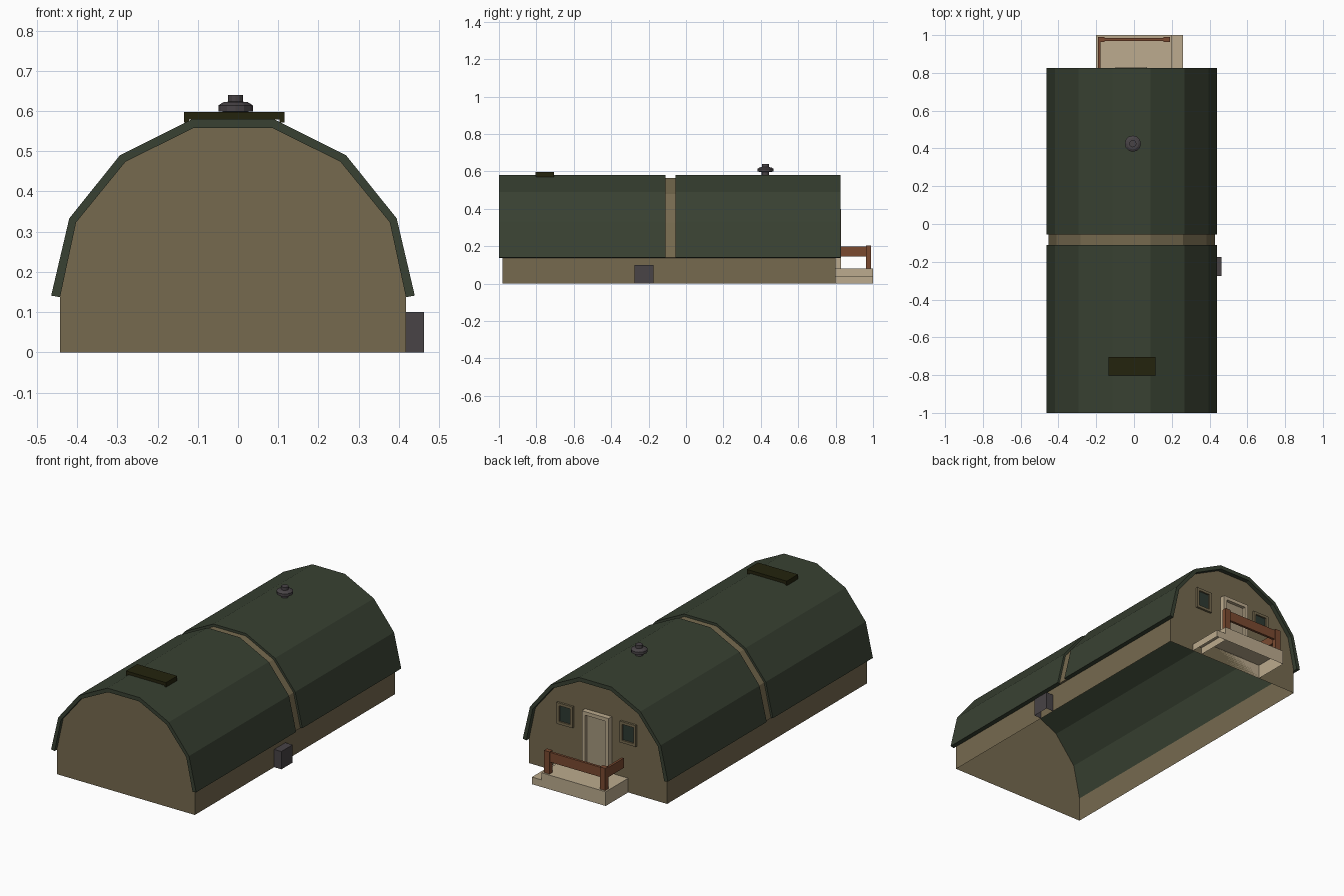
import bpy, bmesh, math

if "Cube" in bpy.data.objects:
    bpy.data.objects.remove(bpy.data.objects["Cube"])

CX = -0.0125  # centre line of the hut


def mat(name, r, g, b):
    m = bpy.data.materials.new(name)
    lin = [(c / 255 / 12.92) if c < 10 else ((c / 255 + 0.055) / 1.055) ** 2.4 for c in (r, g, b)]
    m.diffuse_color = (*lin, 1)
    m.use_nodes = True
    m.node_tree.nodes["Principled BSDF"].inputs["Base Color"].default_value = m.diffuse_color
    return m


WALL = mat("tan_wall", 118, 106, 79)
ROOF = mat("dark_green_roof", 56, 65, 50)
STONE = mat("pale_beige", 188, 171, 142)
DOOR = mat("door_beige", 166, 152, 126)
WOOD = mat("brown_wood", 122, 74, 48)
GREY = mat("dark_grey", 72, 67, 70)
OLIVE = mat("dark_olive", 36, 35, 13)
GLASS = mat("green_glass", 46, 58, 50)


def make(name, verts, faces, mats):
    me = bpy.data.meshes.new(name)
    me.from_pydata(verts, [], faces)
    for m in mats:
        me.materials.append(m)
    bm = bmesh.new()
    bm.from_mesh(me)
    bmesh.ops.recalc_face_normals(bm, faces=bm.faces)
    bm.to_mesh(me)
    bm.free()
    ob = bpy.data.objects.new(name, me)
    bpy.context.collection.objects.link(ob)
    return ob


def box(name, x0, x1, y0, y1, z0, z1, m, open_bottom=False):
    v = [(x, y, z) for z in (z0, z1) for y in (y0, y1) for x in (x0, x1)]
    f = [(4, 5, 7, 6), (0, 1, 5, 4), (2, 6, 7, 3), (0, 4, 6, 2), (1, 3, 7, 5)]
    if not open_bottom:
        f.append((0, 2, 3, 1))
    return make(name, v, f, [m])


def arch(half):
    # mirror a half profile into a full arch, right to left
    return [(CX + x, z) for x, z in half] + [(CX - x, z) for x, z in reversed(half)]


INNER = arch([(0.43, 0.137), (0.39, 0.323), (0.267, 0.474), (0.097, 0.558)])
OUTER = arch([(0.452, 0.141), (0.407, 0.333), (0.281, 0.490), (0.101, 0.580)])
BAND = arch([(0.440, 0.139), (0.397, 0.327), (0.272, 0.480), (0.099, 0.566)])


def arch_shell(name, outer, y0, y1, mats):
    n = len(outer)
    v = [(x, y, z) for y in (y0, y1) for ring in (outer, INNER) for x, z in ring]
    o0, i0, o1, i1 = 0, n, 2 * n, 3 * n
    f = []
    for k in range(n - 1):
        f += [(i0 + k, i0 + k + 1, i1 + k + 1, i1 + k),
              (o0 + k, o0 + k + 1, o1 + k + 1, o1 + k),
              (o0 + k, o0 + k + 1, i0 + k + 1, i0 + k),
              (o1 + k, o1 + k + 1, i1 + k + 1, i1 + k)]
    for k in (0, n - 1):
        f.append((o0 + k, i0 + k, i1 + k, o1 + k))
    ob = make(name, v, f, mats)
    # inner faces take the last material
    for k in range(n - 1):
        ob.data.polygons[4 * k].material_index = len(mats) - 1
    return ob


# hut walls: two arched ends and two low sides, open underneath
pts = [(CX + 0.43, 0)] + INNER + [(CX - 0.43, 0)]
n = len(pts)
make("hut_walls", [(x, y, z) for y in (-0.98, 0.80) for x, z in pts],
     [tuple(range(n)), tuple(range(2 * n - 1, n - 1, -1)),
      (0, 1, n + 1, n), (n - 2, n - 1, 2 * n - 1, 2 * n - 2)], [WALL])

# roof halves with a tan band in the gap
arch_shell("roof_front", OUTER, -1.0, -0.11, [ROOF])
arch_shell("roof_back", OUTER, -0.055, 0.825, [ROOF])
arch_shell("roof_gap_band", BAND, -0.11, -0.055, [WALL, ROOF])

# flat roof vent with end flanges
box("roof_vent", -0.134, 0.115, -0.805, -0.705, 0.579, 0.597, OLIVE)
for i, x in enumerate((-0.134, 0.103)):
    box(f"vent_flange_{i}", x, x + 0.012, -0.803, -0.707, 0.571, 0.58, OLIVE)

# chimney, turned from a profile
prof = [(0.02, 0.57), (0.02, 0.597), (0.043, 0.599), (0.043, 0.614),
        (0.03, 0.622), (0.019, 0.623), (0.019, 0.64)]
S = 12
cv = [(-0.006 + r * math.cos(2 * math.pi * k / S), 0.425 + r * math.sin(2 * math.pi * k / S), z)
      for r, z in prof for k in range(S)]
cf = [(j * S + k, j * S + (k + 1) % S, (j + 1) * S + (k + 1) % S, (j + 1) * S + k)
      for j in range(len(prof) - 1) for k in range(S)]
cf.append(tuple(range((len(prof) - 1) * S, len(prof) * S)))
make("chimney", cv, cf, [GREY])

# utility box on the right wall
box("utility_box", 0.417, 0.463, -0.275, -0.175, 0, 0.10, GREY, True)


def frame(name, x0, x1, z0, z1, y0, y1, w, m, sill=True):
    box(name + "_left", x0, x0 + w, y0, y1, z0, z1, m)
    box(name + "_right", x1 - w, x1, y0, y1, z0, z1, m)
    box(name + "_top", x0 + w, x1 - w, y0, y1, z1 - w, z1, m)
    if sill:
        box(name + "_sill", x0 + w, x1 - w, y0, y1, z0, z0 + w, m)


# door and windows on the back end
frame("door_frame", -0.098, 0.068, 0.08, 0.40, 0.795, 0.83, 0.02, STONE, False)
box("door", -0.08, 0.05, 0.795, 0.812, 0.08, 0.382, DOOR)
for side, s in (("left", 1), ("right", -1)):
    c = -0.008 + s * 0.197
    frame(f"window_frame_{side}", c - 0.05, c + 0.05, 0.275, 0.395, 0.798, 0.812, 0.015, WALL)
    box(f"window_pane_{side}", c - 0.036, c + 0.036, 0.798, 0.803, 0.289, 0.381, GLASS)

# porch with side step
box("porch", -0.20, 0.20, 0.80, 1.0, 0, 0.08, STONE, True)
box("porch_step", 0.20, 0.26, 0.80, 1.0, 0, 0.04, STONE, True)

# porch railing
for i, x in enumerate((-0.19, 0.157)):
    box(f"rail_post_{i}", x, x + 0.034, 0.963, 0.99, 0.08, 0.205, WOOD)
box("back_rail", -0.16, 0.16, 0.970, 0.984, 0.145, 0.20, WOOD)
box("side_rail", -0.19, -0.177, 0.825, 0.965, 0.145, 0.20, WOOD)
